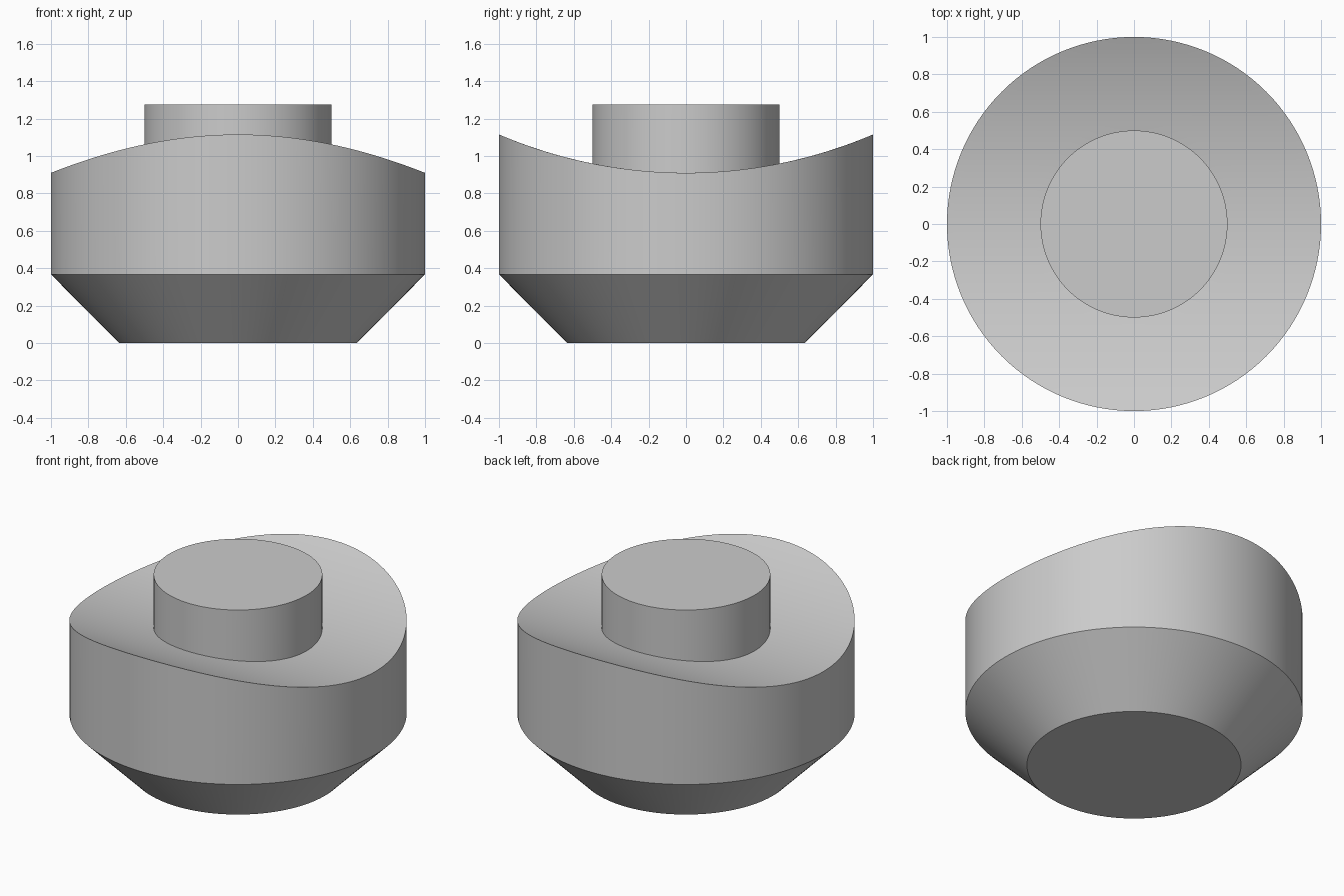
import bpy, bmesh, math

if "Cube" in bpy.data.objects:
    bpy.data.objects.remove(bpy.data.objects["Cube"])

SEGMENTS = 128
SADDLE_R = 2.54          # radius of the cylindrical hollow along x


def hollow(y):
    """Height of the hollowed upper face at depth y."""
    return 0.91 + SADDLE_R - math.sqrt(SADDLE_R ** 2 - y * y)


# Profile rings: (radius, height); None follows the hollowed upper face
rings = [(0.635, 0.0), (1.0, 0.367)]
rings += [(1.0 - 0.05 * i, None) for i in range(11)]
rings += [(0.5, 1.275)]

# Turned body with chamfered base, hollowed shoulder and round boss
bm = bmesh.new()
loops = []
for radius, height in rings:
    loop = []
    for i in range(SEGMENTS):
        a = 2 * math.pi * i / SEGMENTS
        x, y = radius * math.cos(a), radius * math.sin(a)
        loop.append(bm.verts.new((x, y, hollow(y) if height is None else height)))
    loops.append(loop)

for low, high in zip(loops, loops[1:]):
    for i in range(SEGMENTS):
        j = (i + 1) % SEGMENTS
        bm.faces.new((low[i], low[j], high[j], high[i]))
bm.faces.new(loops[0][::-1])
bm.faces.new(loops[-1])
bmesh.ops.recalc_face_normals(bm, faces=bm.faces)

mesh = bpy.data.meshes.new("turned_body")
bm.to_mesh(mesh)
bm.free()
body = bpy.data.objects.new("turned_body", mesh)
bpy.context.collection.objects.link(body)

# Plain grey material
grey = bpy.data.materials.new("plain_grey")
grey.diffuse_color = (0.6, 0.6, 0.6, 1)
grey.use_nodes = True
grey.node_tree.nodes["Principled BSDF"].inputs["Base Color"].default_value = grey.diffuse_color
mesh.materials.append(grey)

# Smooth round walls, sharp rims
bpy.context.view_layer.objects.active = body
body.select_set(True)
bpy.ops.object.shade_smooth_by_angle(angle=math.radians(30))
